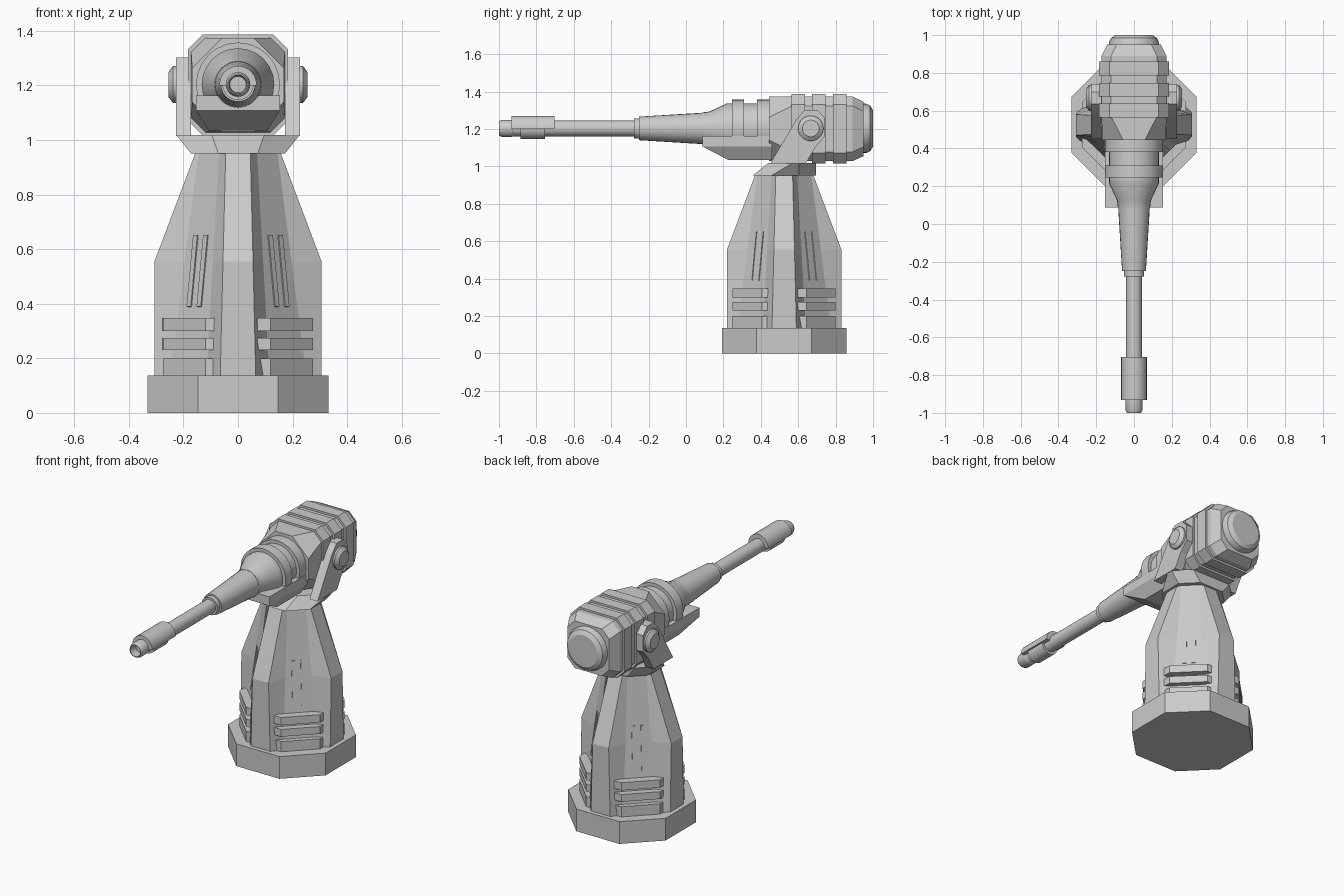
import bpy, bmesh
from math import sin, cos, pi, atan2, radians
from mathutils import Matrix, Vector

if "Cube" in bpy.data.objects:
    bpy.data.objects.remove(bpy.data.objects["Cube"])

CY = 0.525   # pedestal axis in y
AZ = 1.203   # gun axis height


def finish(name, bm, smooth=False):
    bmesh.ops.recalc_face_normals(bm, faces=bm.faces)
    me = bpy.data.meshes.new(name)
    bm.to_mesh(me)
    bm.free()
    ob = bpy.data.objects.new(name, me)
    bpy.context.collection.objects.link(ob)
    if smooth:
        bpy.ops.object.select_all(action='DESELECT')
        ob.select_set(True)
        bpy.context.view_layer.objects.active = ob
        bpy.ops.object.shade_smooth_by_angle(angle=radians(25))
    return ob


def loft(name, rings, smooth=False, matrix=None):
    """Skin a stack of equal-length rings and cap both ends."""
    bm = bmesh.new()
    vs = [[bm.verts.new(p) for p in r] for r in rings]
    n = len(vs[0])
    for a, b in zip(vs, vs[1:]):
        for i in range(n):
            j = (i + 1) % n
            bm.faces.new((a[i], a[j], b[j], b[i]))
    bm.faces.new(vs[0])
    bm.faces.new(vs[-1])
    if matrix:
        bm.transform(matrix)
    return finish(name, bm, smooth)


def circle_y(y, r, n=24, a0=0.0, a1=2 * pi):
    full = a1 - a0 > 6
    m = n if full else n - 1
    return [(r * cos(a0 + (a1 - a0) * i / m), y, AZ + r * sin(a0 + (a1 - a0) * i / m)) for i in range(n)]


def turn_y(name, profile, n=24):
    return loft(name, [circle_y(y, r, n) for y, r in profile], True)


def oct_flat(w, h):
    """Octagon with flats on the axes: half width w, half flat length h."""
    return [(w, -h), (w, h), (h, w), (-h, w), (-w, h), (-w, -h), (-h, -w), (h, -w)]


def oct_y(y, w, z0, z1, c):
    return [(w, y, z0 + c), (w, y, z1 - c), (w - c, y, z1), (c - w, y, z1),
            (-w, y, z1 - c), (-w, y, z0 + c), (c - w, y, z0), (w - c, y, z0)]


# Octagonal base slab
loft("base", [[(x, CY + y, z) for x, y in oct_flat(0.332, 0.147)] for z in (0, 0.137)])


# Tapered pedestal with four ribs
def ribbed(z, core, half, rib, rhalf):
    pts = []
    for k in range(4):
        c, s = round(cos(k * pi / 2)), round(sin(k * pi / 2))
        for d, t in ((core, -half), (rib, -rhalf), (rib, rhalf), (core, half)):
            pts.append((c * d - s * t, CY + s * d + c * t, z))
    return pts


loft("pedestal", [ribbed(0.137, 0.250, 0.115, 0.306, 0.065),
                  ribbed(0.555, 0.196, 0.092, 0.306, 0.055),
                  ribbed(0.95, 0.145, 0.070, 0.157, 0.045)])

# Bands and slot strips on the four diagonal faces
tilt = atan2(0.106, 0.813)
for k in range(4):
    turn = Matrix.Translation((0, CY, 0)) @ Matrix.Rotation(pi / 4 + k * pi / 2, 4, 'Z')
    for z0, z1 in ((0.137, 0.2), (0.23, 0.275), (0.3, 0.348)):
        outline = [(0.2, -0.145), (0.245, -0.145), (0.279, -0.11), (0.279, 0.11), (0.245, 0.145), (0.2, 0.145)]
        loft("pedestal_band", [[(x, y, z) for x, y in outline] for z in (z0, z1)], matrix=turn)
    for off in (-0.026, 0.026):
        bm = bmesh.new()
        bmesh.ops.create_cube(bm, size=1)
        bm.transform(turn @ Matrix.Translation((0.207, off, 0.52)) @ Matrix.Rotation(-tilt, 4, 'Y')
                     @ Matrix.Diagonal((0.012, 0.022, 0.265, 1)))
        finish("pedestal_slot", bm)


# Yoke seat flaring upward from the pedestal top
def seat(z, w, y0, y1, c, d):
    return [(w, y0 + d, z), (w, y1 - c, z), (w - c, y1, z), (c - w, y1, z),
            (-w, y1 - c, z), (-w, y0 + d, z), (d - w, y0, z), (w - d, y0, z)]


loft("yoke_seat", [seat(0.95, 0.172, 0.355, 0.695, 0.09, 0.1),
                   seat(1.018, 0.226, 0.44, 0.695, 0.09, 0.13)])

# Yoke arms and pivots, mirrored
arm = [(0.45, 1.015), (0.59, 1.25), (0.635, 1.302), (0.70, 1.302), (0.742, 1.26), (0.742, 1.16), (0.69, 1.1), (0.64, 1.015)]
for s in (-1, 1):
    loft("yoke_arm", [[(s * x, y, z) for y, z in arm] for x in (0.172, 0.227)])
    loft("pivot", [[(s * x, 0.667 + r * cos(i * pi / 10), AZ + r * sin(i * pi / 10)) for i in range(20)]
                   for x, r in ((0.2, 0.068), (0.238, 0.068), (0.255, 0.045))], True)

# Main housing with chamfered front and back
loft("housing", [oct_y(0.445, 0.168, 1.03, 1.374, 0.11),
                 oct_y(0.57, 0.172, 1.028, 1.374, 0.05),
                 oct_y(0.89, 0.172, 1.028, 1.374, 0.05),
                 oct_y(0.95, 0.142, 1.055, 1.345, 0.05)])
for y in (0.565, 0.675, 0.787):
    loft("housing_band", [oct_y(v, 0.184, 1.016, 1.386, 0.055) for v in (y, y + 0.072)])
turn_y("rear_cap", [(0.93, 0.132), (0.962, 0.132), (0.985, 0.122), (1.0, 0.097)])

# Chin block under the gun
loft("chin", [[(-x, y, z), (x, y, z), (x, 0.46, z), (-x, 0.46, z)]
              for z, x, y in ((1.035, 0.108, 0.225), (1.107, 0.153, 0.087), (1.162, 0.153, 0.087))])

# Collar rings and flared neck
turn_y("collar", [(0.085, 0.085), (0.125, 0.09), (0.217, 0.133), (0.245, 0.133), (0.245, 0.154), (0.31, 0.154),
                  (0.31, 0.133), (0.38, 0.133), (0.38, 0.154), (0.46, 0.154)])
turn_y("barrel_sleeve", [(-0.278, 0.054), (-0.25, 0.054), (-0.25, 0.063), (0.14, 0.087)])

# Barrel with open bore
turn_y("barrel", [(-0.95, 0.03), (-1.0, 0.034), (-1.0, 0.038), (-0.985, 0.045), (-0.93, 0.045), (-0.925, 0.042), (-0.25, 0.042)])

# Muzzle jackets: long upper half and short lower half
loft("muzzle_upper", [circle_y(y, 0.068, 14, -0.05, pi + 0.05) for y in (-0.932, -0.703)], True)
loft("muzzle_lower", [circle_y(y, 0.057, 14, pi, 2 * pi) for y in (-0.885, -0.755)], True)
